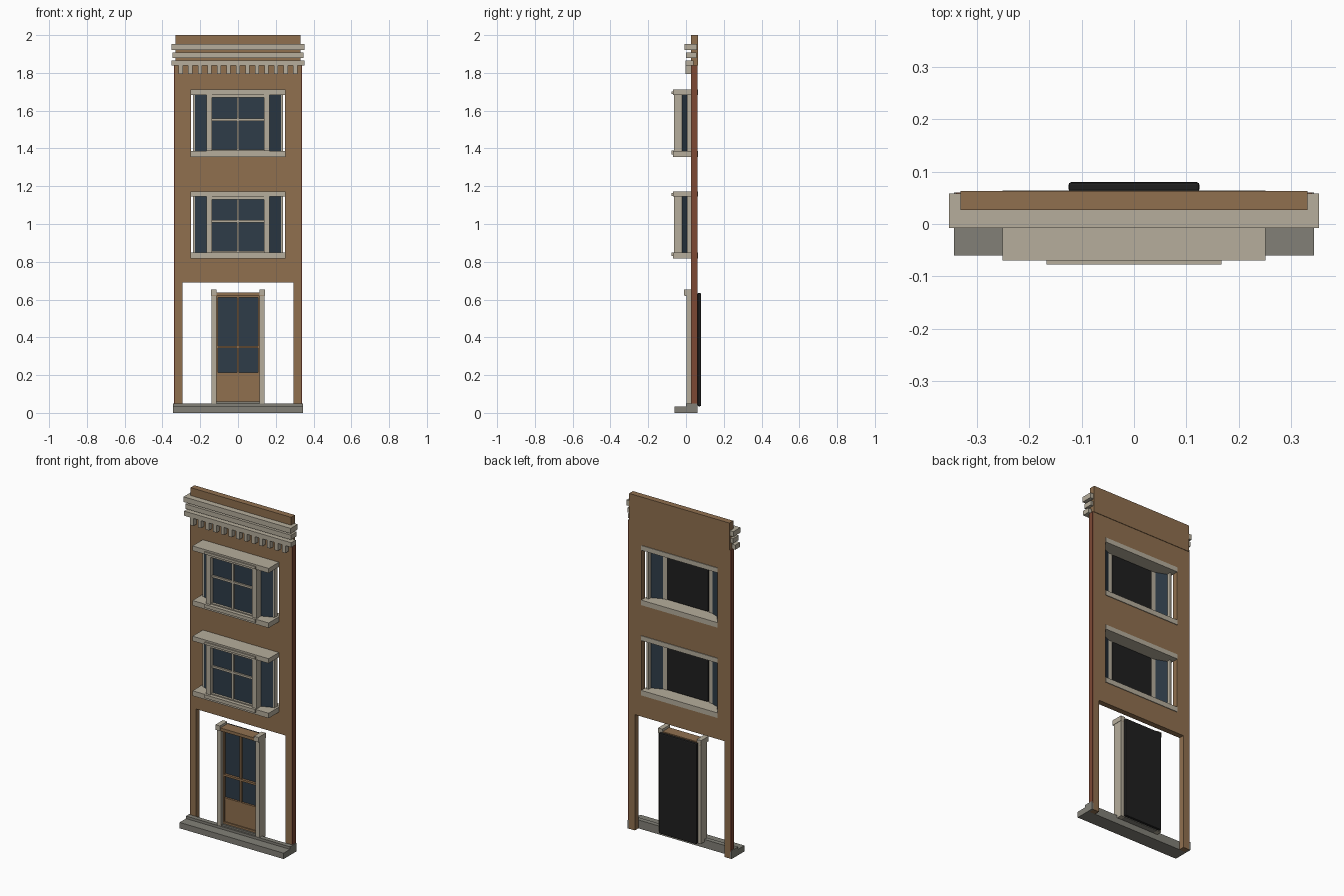
import bpy, bmesh

if "Cube" in bpy.data.objects:
    bpy.data.objects.remove(bpy.data.objects["Cube"])


def material(name, rgb):
    m = bpy.data.materials.new(name)
    m.diffuse_color = (*[((c / 255 + 0.055) / 1.055) ** 2.4 for c in rgb], 1)
    m.use_nodes = True
    m.node_tree.nodes["Principled BSDF"].inputs["Base Color"].default_value = m.diffuse_color
    return m


BROWN = material("brown_stone", (144, 112, 79))
BRICK = material("red_brick", (125, 72, 52))
TRIM = material("pale_trim", (182, 174, 156))
GREY = material("grey_step", (130, 128, 119))
GLASS = material("dark_glass", (46, 60, 72))
BLACK = material("black_backing", (31, 31, 31))


def finish(name, bm, mat):
    bmesh.ops.recalc_face_normals(bm, faces=bm.faces)
    me = bpy.data.meshes.new(name)
    bm.to_mesh(me)
    bm.free()
    me.materials.append(mat)
    ob = bpy.data.objects.new(name, me)
    bpy.context.collection.objects.link(ob)
    return ob


def boxes(name, mat, ranges, bevel=0):
    """One object from boxes given as (x0, x1, y0, y1, z0, z1)."""
    bm = bmesh.new()
    for x0, x1, y0, y1, z0, z1 in ranges:
        vs = bmesh.ops.create_cube(bm, size=1)["verts"]
        for v in vs:
            v.co = (x1 if v.co.x > 0 else x0, y1 if v.co.y > 0 else y0, z1 if v.co.z > 0 else z0)
    ob = finish(name, bm, mat)
    if bevel:
        mod = ob.modifiers.new("bevel", 'BEVEL')
        mod.width, mod.segments = bevel, 2
    return ob


def pair(x0, x1, *rest):
    """A box range and its mirror image across x = 0."""
    return [(x0, x1, *rest), (-x1, -x0, *rest)]


# Wall: grid sheet with the window and shopfront openings left out
xs = [-0.333, -0.295, -0.25, 0.25, 0.295, 0.333]
zs = [0, 0.69, 0.825, 1.165, 1.363, 1.705, 1.84]
bm = bmesh.new()
grid = [[bm.verts.new((x, 0.027, z)) for z in zs] for x in xs]
for i in range(5):
    for k in range(6):
        shop = k == 0 and 0 < i < 4
        window = k in (2, 4) and i == 2
        if not (shop or window):
            bm.faces.new((grid[i][k], grid[i + 1][k], grid[i + 1][k + 1], grid[i][k + 1]))
sheet = list(bm.faces)
ext = bmesh.ops.extrude_face_region(bm, geom=sheet)["geom"]
for e in ext:
    if isinstance(e, bmesh.types.BMVert):
        e.co.y = 0.06
finish("wall", bm, BROWN)
boxes("parapet", BROWN, [(-0.331, 0.331, 0.027, 0.063, 1.84, 2)])
boxes("side_edging", BRICK, pair(0.333, 0.339, 0.03, 0.06, 0.04, 1.84))

# Cornice bands and dentils
boxes("cornice", TRIM, [(-0.353, 0.353, -0.008, 0.058, 1.922, 1.953),
                        (-0.348, 0.348, 0.001, 0.055, 1.88, 1.908),
                        (-0.353, 0.353, -0.003, 0.04, 1.838, 1.866)])
boxes("dentils", TRIM, [(x - 0.011, x + 0.011, -0.002, 0.028, 1.793, 1.838)
                        for x in [0.0505 * (n - 6) for n in range(13)]])

# Steps
boxes("front_step", GREY, [(-0.343, 0.343, -0.06, 0.027, 0, 0.035),
                           (-0.343, 0.343, 0.0, 0.027, 0.035, 0.05)])
boxes("step_ends", GREY, pair(0.333, 0.343, 0.027, 0.06, 0, 0.05))


def bay_window(label, z):
    """Projecting window; z is the bottom of its sill."""
    lo, hi = z + 0.03, z + 0.327
    boxes(label + "_sill_and_head", TRIM,
          [(-0.251, 0.251, -0.07, 0.064, z, lo),
           (-0.167, 0.167, -0.077, -0.04, z + 0.012, lo + 0.002),
           (-0.251, 0.251, -0.07, 0.064, hi, z + 0.355),
           (-0.167, 0.167, -0.077, -0.04, hi + 0.004, z + 0.345)])
    boxes(label + "_posts", TRIM,
          pair(0.138, 0.166, -0.063, -0.018, lo, hi)
          + pair(0.225, 0.238, 0.004, 0.03, lo, hi))
    # Sash frame with one upright and one crossbar
    boxes(label + "_sash", TRIM,
          [(-0.006, 0.006, -0.052, -0.038, lo, hi),
           (-0.138, 0.138, -0.05, -0.038, z + 0.19, z + 0.202),
           (-0.138, 0.138, -0.06, -0.03, hi - 0.014, hi),
           (-0.138, 0.138, -0.055, -0.03, lo, lo + 0.008)])
    boxes(label + "_glass", GLASS, [(-0.138, 0.138, -0.04, -0.034, lo, hi)])
    boxes(label + "_backing", BLACK, [(-0.137, 0.137, -0.03, -0.012, lo + 0.003, hi - 0.003)], 0.006)
    # Slanted side panes
    bm = bmesh.new()
    for s in (1, -1):
        plan = [(0.164, -0.022), (0.228, 0.004), (0.228, 0.01), (0.164, -0.016)]
        f = bm.faces.new([bm.verts.new((s * x, y, lo)) for x, y in plan])
        r = bmesh.ops.extrude_face_region(bm, geom=[f])["geom"]
        for v in r:
            if isinstance(v, bmesh.types.BMVert):
                v.co.z = hi
    finish(label + "_side_panes", bm, GLASS)


bay_window("lower_window", 0.818)
bay_window("upper_window", 1.356)

# Door surround
boxes("door_posts", TRIM,
      pair(0.113, 0.14, 0.002, 0.06, 0.035, 0.635)
      + pair(0.113, 0.142, -0.01, 0.06, 0.622, 0.652))
boxes("door_header", BROWN, [(-0.138, 0.138, -0.004, 0.06, 0.62, 0.638)])

# Door leaf: stiles, rails, bottom panel and glazing bars
boxes("door_frame", BROWN,
      pair(0.105, 0.113, 0.02, 0.06, 0.06, 0.62)
      + [(-0.105, 0.105, 0.026, 0.06, 0.07, 0.21),
         (-0.113, 0.113, 0.02, 0.05, 0.06, 0.072),
         (-0.105, 0.105, 0.022, 0.05, 0.205, 0.215),
         (-0.105, 0.105, 0.02, 0.05, 0.343, 0.355),
         (-0.105, 0.105, 0.02, 0.05, 0.612, 0.62),
         (-0.005, 0.005, 0.022, 0.05, 0.21, 0.62)])
boxes("door_glass", GLASS, [(-0.106, 0.106, 0.034, 0.042, 0.21, 0.615)])
boxes("door_backing", BLACK, [(-0.125, 0.125, 0.061, 0.08, 0.035, 0.635)], 0.006)
boxes("threshold", GREY, [(-0.113, 0.113, 0.01, 0.06, 0.035, 0.06)])
